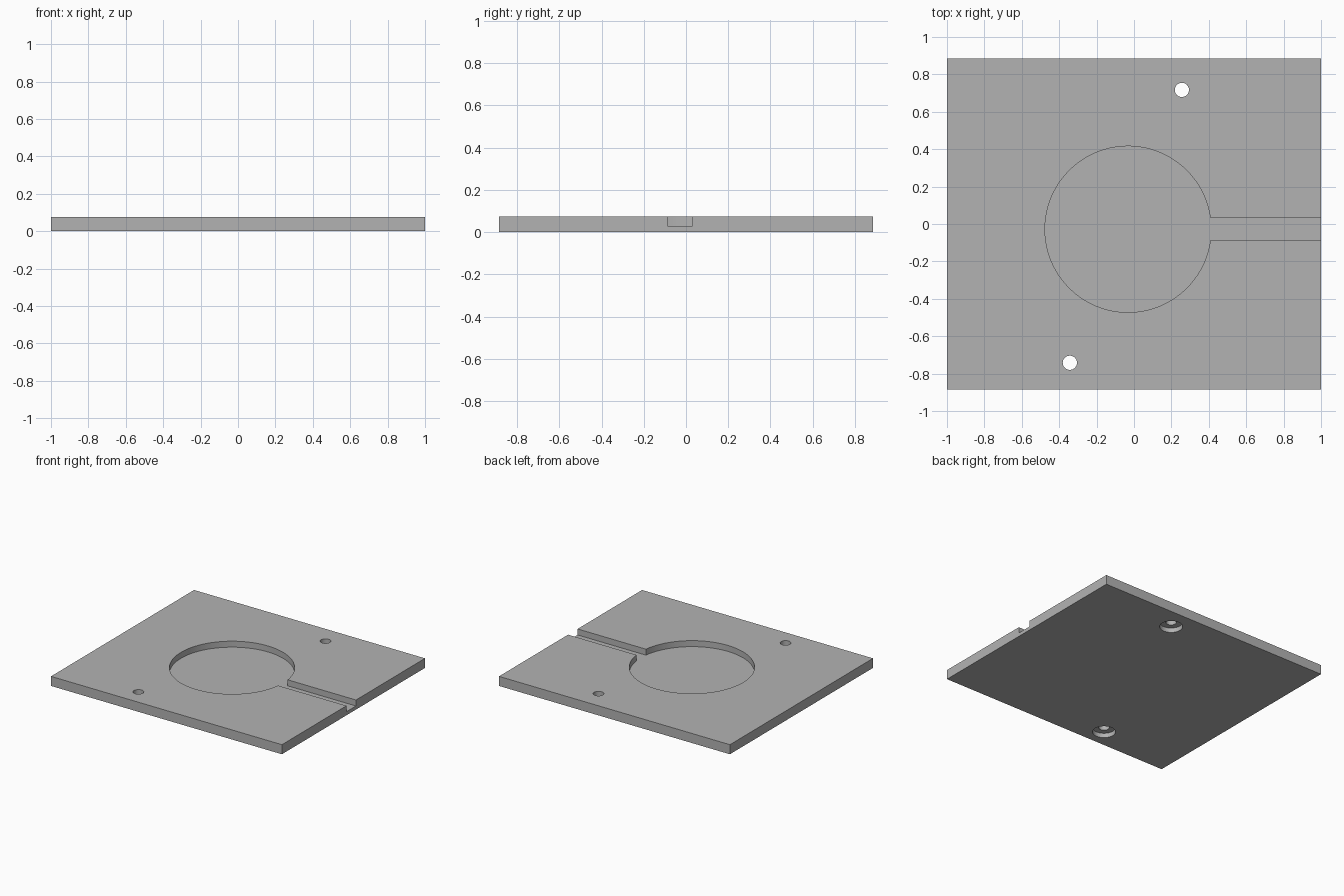
import bpy, bmesh
from math import asin, cos, sin, pi, radians

if "Cube" in bpy.data.objects:
    bpy.data.objects.remove(bpy.data.objects["Cube"], do_unlink=True)

THICK = 0.075
FLOOR = 0.028          # height of the recess floor
BORE_TOP = 0.036       # top of the counterbores on the underside
RADIUS = 0.444
CENTRE = (-0.032, -0.028)
SLOT_HALF = 0.059

grey = bpy.data.materials.new("plain grey")
grey.use_nodes = True
colour = (0.45, 0.45, 0.45, 1)
grey.diffuse_color = colour
grey.node_tree.nodes["Principled BSDF"].inputs["Base Color"].default_value = colour


def prism(name, outline, low, high):
    """Extrude a flat outline between two heights."""
    bm = bmesh.new()
    base = bm.faces.new([bm.verts.new((x, y, low)) for x, y in outline])
    top = bmesh.ops.extrude_face_region(bm, geom=[base])["geom"]
    verts = [v for v in top if isinstance(v, bmesh.types.BMVert)]
    bmesh.ops.translate(bm, verts=verts, vec=(0, 0, high - low))
    bmesh.ops.recalc_face_normals(bm, faces=bm.faces)
    mesh = bpy.data.meshes.new(name)
    bm.to_mesh(mesh)
    bm.free()
    mesh.materials.append(grey)
    obj = bpy.data.objects.new(name, mesh)
    bpy.context.collection.objects.link(obj)
    return obj


def arc(centre, radius, start, end, steps):
    angles = [start + (end - start) * i / steps for i in range(steps + 1)]
    return [(centre[0] + radius * cos(a), centre[1] + radius * sin(a)) for a in angles]


def circle(centre, radius, steps=48):
    return arc(centre, radius, 0, 2 * pi, steps)[:-1]


# Flat base plate
plate = prism("base_plate", [(-1, -0.885), (1, -0.885), (1, 0.885), (-1, 0.885)], 0, THICK)

# Round recess with a channel running out to the left edge
half_angle = asin(SLOT_HALF / RADIUS)
keyhole = arc(CENTRE, RADIUS, half_angle, 2 * pi - half_angle, 128)
keyhole += [(1.1, CENTRE[1] - SLOT_HALF), (1.1, CENTRE[1] + SLOT_HALF)]
cutters = [prism("recess_cutter", keyhole, FLOOR, 0.2)]

# Screw holes, counterbored from below
for spot in [(0.256, 0.717), (-0.343, -0.742)]:
    cutters.append(prism("hole_cutter", circle(spot, 0.038), -0.1, 0.2))
    cutters.append(prism("counterbore_cutter", circle(spot, 0.082), -0.1, BORE_TOP))

# Cut the plate, then discard the cutters
bpy.ops.object.select_all(action="DESELECT")
bpy.context.view_layer.objects.active = plate
plate.select_set(True)
for cutter in cutters:
    cutter.hide_render = True
    cut = plate.modifiers.new("cut", "BOOLEAN")
    cut.operation = "DIFFERENCE"
    cut.solver = "EXACT"
    cut.object = cutter
    bpy.ops.object.modifier_apply(modifier=cut.name)
    bpy.data.objects.remove(cutter, do_unlink=True)

bpy.ops.object.shade_smooth_by_angle(angle=radians(30))
